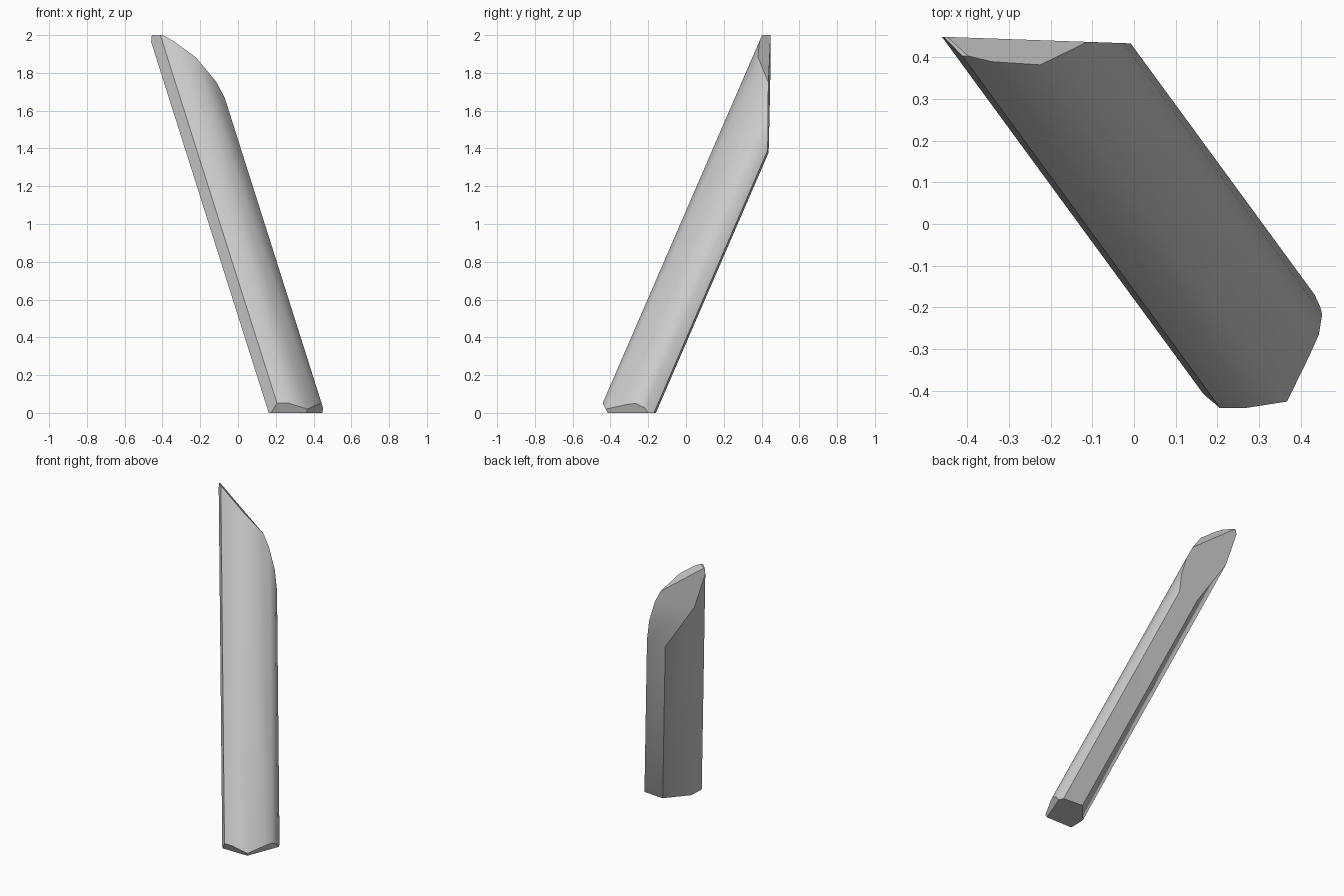
import bpy
import bmesh
import math
from mathutils import Vector

cube = bpy.data.objects.get("Cube")
if cube:
    bpy.data.objects.remove(cube, do_unlink=True)

# Stone-grey material
grey = bpy.data.materials.new("light_grey")
grey.use_nodes = True
colour = (0.6, 0.6, 0.6, 1)
grey.diffuse_color = colour
grey.node_tree.nodes["Principled BSDF"].inputs["Base Color"].default_value = colour

# Horizontal section of the post near its foot: rounded front, flat back
section = [(0.15, -0.385), (0.21, -0.446), (0.27, -0.446), (0.36, -0.417),
           (0.42, -0.32), (0.446, -0.27), (0.446, -0.21), (0.42, -0.152),
           (0.275, -0.142), (0.155, -0.28)]
section_height = 0.04
lean = Vector((-0.317, 0.433, 1))


def ring(bm, z):
    return [bm.verts.new(Vector((x, y, section_height)) + lean * (z - section_height))
            for x, y in section]


def trim(bm, point, normal):
    """Slice away everything beyond the plane and cap the cut."""
    cut = bmesh.ops.bisect_plane(bm, geom=bm.verts[:] + bm.edges[:] + bm.faces[:],
                                 plane_co=point, plane_no=normal, clear_outer=True)
    edges = [e for e in cut["geom_cut"] if isinstance(e, bmesh.types.BMEdge)]
    bmesh.ops.holes_fill(bm, edges=edges, sides=0)


# Leaning prism, longer than needed at both ends
bm = bmesh.new()
low, high = ring(bm, -0.2), ring(bm, 2.3)
count = len(section)
for i in range(count):
    j = (i + 1) % count
    bm.faces.new((low[i], low[j], high[j], high[i]))
bm.faces.new(low[::-1])
bm.faces.new(high)

# Flat ground and top, upright back cut, small top bevel
trim(bm, (0, 0, 0), (0, 0, -1))
trim(bm, (0, 0, 2), (0, 0, 1))
trim(bm, (-0.02, 0.433, 0), (0.035, 1, 0))
trim(bm, (-0.4, 0.405, 2), (0.78, 0.86, 1))

# Chipped bevels at the foot
trim(bm, (0.36, -0.415, 0), (0, -2, -1))
trim(bm, (0.362, -0.415, 0), (2.3, -0.9, -1))

bmesh.ops.remove_doubles(bm, verts=bm.verts[:], dist=0.0005)
bmesh.ops.recalc_face_normals(bm, faces=bm.faces[:])
mesh = bpy.data.meshes.new("leaning_post")
bm.to_mesh(mesh)
bm.free()
mesh.materials.append(grey)

post = bpy.data.objects.new("leaning_post", mesh)
bpy.context.collection.objects.link(post)
bpy.ops.object.select_all(action="DESELECT")
post.select_set(True)
bpy.context.view_layer.objects.active = post
bpy.ops.object.shade_smooth_by_angle(angle=math.radians(43))
